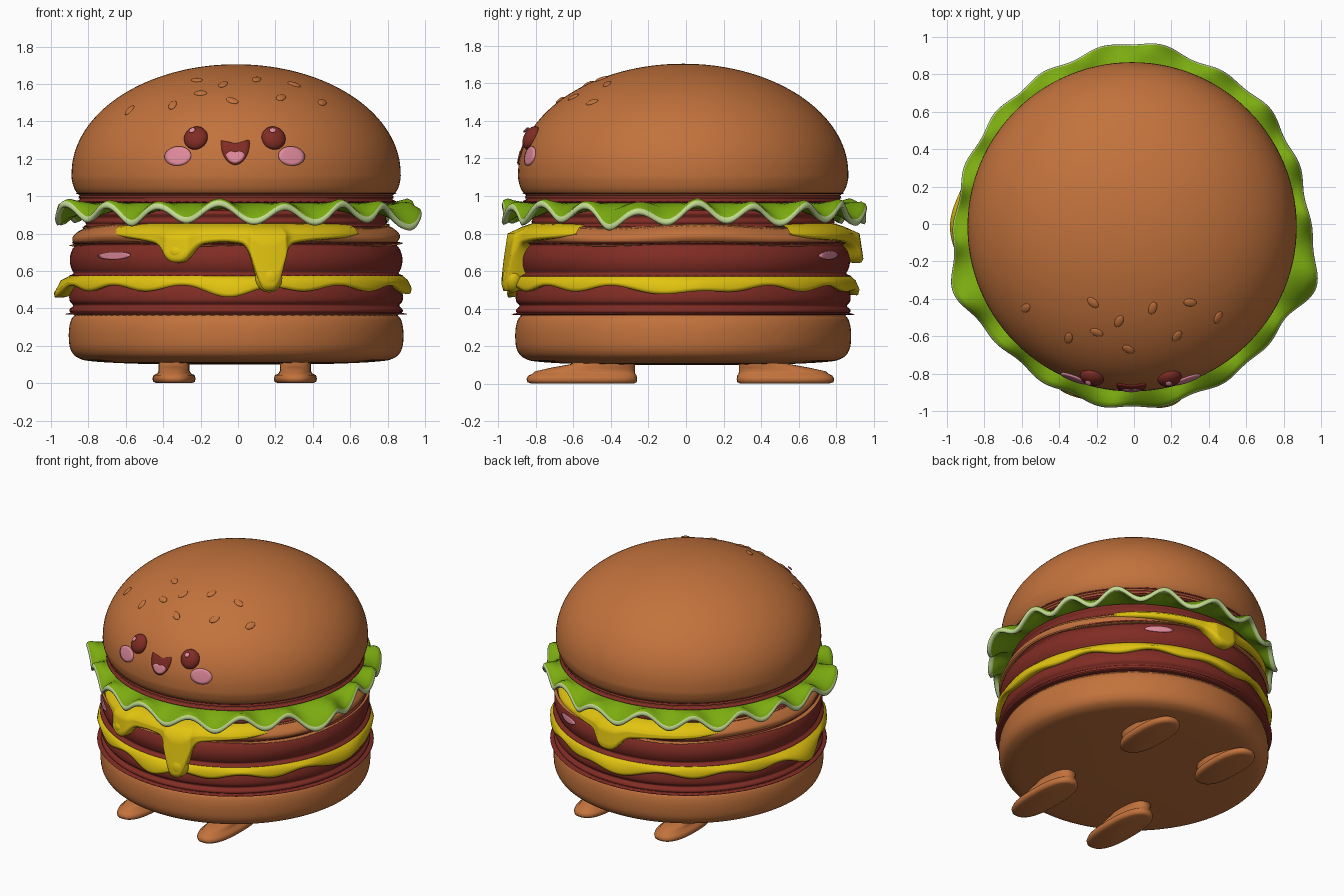
import bpy, bmesh, math
from mathutils import Vector
from math import sin, cos, pi, sqrt, exp, radians

if "Cube" in bpy.data.objects:
    bpy.data.objects.remove(bpy.data.objects["Cube"])

CX, CY = -0.01, -0.015


def material(name, r, g, b):
    m = bpy.data.materials.new(name)
    lin = [((c / 255 + 0.055) / 1.055) ** 2.4 for c in (r, g, b)]
    m.diffuse_color = (*lin, 1)
    m.use_nodes = True
    m.node_tree.nodes["Principled BSDF"].inputs["Base Color"].default_value = m.diffuse_color
    return m


BUN = material("bun brown", 194, 114, 60)
MEAT = material("meat red", 128, 44, 36)
CHEESE = material("cheese yellow", 225, 195, 16)
GREEN = material("lettuce green", 124, 172, 16)
PALE = material("pale lettuce rim", 196, 220, 148)
PINK = material("blush pink", 224, 138, 156)


def loft(name, rings, mats, closed=True, caps=False, mat_rule=None):
    """Skin a list of equally long point rings."""
    bm = bmesh.new()
    vs = [[bm.verts.new(p) for p in ring] for ring in rings]
    n = len(rings[0])
    for i in range(len(vs) - 1):
        for j in range(n if closed else n - 1):
            k = (j + 1) % n
            f = bm.faces.new((vs[i][j], vs[i][k], vs[i + 1][k], vs[i + 1][j]))
            f.material_index = mat_rule(i) if mat_rule else 0
    if caps:
        bm.faces.new(vs[0])
        bm.faces.new(vs[-1])
    bmesh.ops.recalc_face_normals(bm, faces=bm.faces)
    for f in bm.faces:
        f.smooth = True
    me = bpy.data.meshes.new(name)
    bm.to_mesh(me)
    bm.free()
    ob = bpy.data.objects.new(name, me)
    bpy.context.collection.objects.link(ob)
    for m in mats:
        me.materials.append(m)
    return ob


def polar(r, a, z):
    return Vector((CX + r * cos(a), CY + r * sin(a), z))


def smooth_path(pts, n=5):
    out = []
    for i in range(len(pts) - 1):
        p = [Vector(pts[max(0, min(len(pts) - 1, i + d))]) for d in (-1, 0, 1, 2)]
        for s in range(n):
            t = s / n
            out.append(0.5 * (2 * p[1] + (p[2] - p[0]) * t + (2 * p[0] - 5 * p[1] + 4 * p[2] - p[3]) * t * t
                              + (3 * p[1] - p[0] - 3 * p[2] + p[3]) * t ** 3))
    return out + [Vector(pts[-1])]


def lathe(name, pts, mat, wob=lambda a: 0, seg=112):
    rings = [[polar(max(p[0], 0.004), 2 * pi * j / seg, p[1] + wob(2 * pi * j / seg)) for j in range(seg)]
             for p in smooth_path(pts)]
    return loft(name, rings, [mat], caps=True)


# Bun halves, patties and fillings
lathe("bottom_bun", [(0, .10), (.45, .102), (.75, .115), (.845, .135), (.885, .18), (.895, .25), (.888, .32),
                     (.865, .36), (.80, .375), (0, .375)], BUN)
lathe("lower_patty", [(0, .365), (.84, .365), (.885, .378), (.89, .395), (.872, .415), (.89, .44), (.89, .48),
                      (.87, .53), (.82, .56), (0, .57)], MEAT)
lathe("upper_patty", [(0, .56), (.82, .565), (.868, .59), (.888, .64), (.885, .69), (.86, .735), (.80, .76),
                      (0, .76)], MEAT)
lathe("sauce_layer", [(0, .74), (.82, .74), (.86, .748), (.876, .775), (.865, .80), (.82, .83), (.74, .845),
                      (0, .845)], BUN, lambda a: .009 * sin(5 * a + 1))
lathe("tomato_layer", [(0, .83), (.74, .83), (.80, .85), (.80, .88), (.74, .93), (0, .94)], MEAT)
lathe("bun_underside", [(0, .95), (.78, .96), (.835, .985), (.835, 1.005), (.78, 1.02), (0, 1.02)], MEAT)
dome = [(.88 * cos(t * pi / 28), 1.12 + .585 * sin(t * pi / 28)) for t in range(0, 15)]
lathe("top_bun", [(0, .985), (.77, .985), (.825, .997), (.86, 1.03), (.877, 1.08)] + dome, BUN)


# Lettuce: ruffled ring with a pale rim
def bump(a, deg, width):
    d = (a - radians(deg) + pi) % (2 * pi) - pi
    return exp(-(d / radians(width)) ** 2)


N = 324
sections = []
for j in range(N):
    a = 2 * pi * j / N
    w = .043 * sin(18 * a + .6 * sin(2 * a)) + .01 * sin(7 * a + 1)
    tongue = bump(a, -17, 11)
    R = .945 + .085 * tongue + .065 * bump(a, 200, 12) + .04 * bump(a, 88, 16) + .02 * bump(a, 45, 15) \
        + .025 * bump(a, 270, 25) + .015 * bump(a, 310, 14) + .01 * cos(18 * a)
    d = -.03 * tongue
    sec = [(.70, .965), (.82, .962), (R - .07, .952 + .45 * w), (R - .03, .94 + .9 * w + d),
           (R - .008, .925 + w + d), (R, .905 + w + d), (R - .008, .89 + w + d),
           (R - .03, .898 + w + d), (R - .07, .912 + .6 * w + d * .5), (.82, .92 + .2 * w), (.70, .93)]
    sections.append([polar(r, a, z) for r, z in sec])
rings = [[s[i] for s in sections] for i in range(11)]
loft("lettuce", rings, [GREEN, PALE], mat_rule=lambda i: 1 if i in (4, 5, 6) else 0)

# Lower cheese slice: wavy edge, corners on the four axes
sections = []
for j in range(N):
    a = 2 * pi * j / N
    corner = max(0, cos(4 * a)) ** 4
    ze = .515 + .016 * sin(13 * a + 1) - .035 * corner
    fl = .012 + .022 * corner + .035 * bump(a, 180, 14)
    sec = [(.78, .585), (.86, .583), (.893, .572), (.902 + fl * .5, .55), (.905 + fl, ze + .012),
           (.90 + fl, ze - .008), (.885 + fl * .5, ze - .006), (.85, ze + .01)]
    sections.append([polar(r, a, z) for r, z in sec])
loft("lower_cheese", [[s[i] for s in sections] for i in range(8)], [CHEESE])


# Upper cheese: front and back patches with melted drips (x, depth, half width)
def melted(name, side, drips):
    secs = []
    for j in range(241):
        u = radians(-49 + 98 * j / 240)
        a = side * pi / 2 + u * (-side)
        x = .92 * sin(u)
        fade = max(0.0, 1 - (abs(u) / radians(49)) ** 4)
        ze = .80 - .025 * fade
        for dx, depth, wid in drips:
            ze -= depth * exp(-abs((x - dx) / wid) ** 3.2) + .035 * exp(-((x - dx) / (wid * 2)) ** 2)
        drop = .80 - ze
        out = .868 + .03 * fade + min(drop, .12) * .35
        sec = [(.72, .85), (.80, .846 + .01 * fade), (.845 + .015 * fade, .83 + .006 * fade), (out, .80)]
        sec += [(out + .15 * drop * t, .80 - drop * t) for t in (.25, .5, .75, .93)]
        sec += [(out + .15 * drop - .012, ze - .01), (out - .03, ze - .012), (.83, ze)]
        secs.append([polar(r, a, z) for r, z in sec])
    loft(name, [[s[i] for s in secs] for i in range(len(secs[0]))], [CHEESE], closed=False)


melted("upper_cheese_front", -1, [(-.31, .085, .085), (.17, .235, .085)])
melted("upper_cheese_back", 1, [(0.0, .085, .10)])


def ellipsoid(name, loc, axes, normal, mat, spin=0.0):
    bm = bmesh.new()
    bmesh.ops.create_uvsphere(bm, u_segments=28, v_segments=16, radius=1)
    for f in bm.faces:
        f.smooth = True
    me = bpy.data.meshes.new(name)
    bm.to_mesh(me)
    bm.free()
    me.materials.append(mat)
    ob = bpy.data.objects.new(name, me)
    bpy.context.collection.objects.link(ob)
    ob.location, ob.scale = loc, axes
    q = Vector(normal).to_track_quat('Z', 'Y')
    ob.rotation_euler = (q.to_matrix() @ Vector((0, 0, 1)).to_track_quat('Z', 'Y').to_matrix()).to_euler()
    ob.rotation_euler.rotate_axis('Z', spin)
    return ob


ellipsoid("cheese_drop", (.165, CY - .908, .56), (.072, .075, .055), (0, -1, 0), CHEESE)
ellipsoid("small_cheese_drop", (-.32, CY - .85, .70), (.065, .05, .055), (-.3, -1, 0), CHEESE)
ellipsoid("back_cheese_drop", (0, CY + .885, .70), (.07, .05, .05), (0, 1, 0), CHEESE)


# Surface lookups used to lay painted details on the bun and patty
def on_bun(x, z, off=0.0):
    r = .88 * sqrt(max(0, 1 - ((z - 1.12) / .585) ** 2))
    y = -sqrt(max(0, r * r - (x - CX) ** 2))
    n = Vector(((x - CX) / .7744, y / .7744, (z - 1.12) / .342)).normalized()
    return Vector((x, CY + y, z)) + n * off, n


def on_patty(side):
    def f(x, z, off=0.0):
        n = Vector((x - CX, side * sqrt(.7903 - (x - CX) ** 2), 0)).normalized()
        return Vector((CX, CY, z)) + n * (.8885 - .5 * (z - .66) ** 2 + off), n
    return f


def decal(name, outline, mat, surf, off):
    c = sum((Vector(p) for p in outline), Vector((0, 0))) / len(outline)
    rings = []
    for t, o in ((.02, off), (.35, off), (.7, off), (1, off), (1, -.003)):
        rings.append([surf(*(c + (Vector(p) - c) * t), o)[0] for p in outline])
    loft(name, rings, [mat], caps=True)


def oval(x, z, rx, rz, tilt=0.0, n=28):
    return [(x + rx * cos(2 * pi * i / n) * cos(tilt) - rz * sin(2 * pi * i / n) * sin(tilt),
             z + rx * cos(2 * pi * i / n) * sin(tilt) + rz * sin(2 * pi * i / n) * cos(tilt)) for i in range(n)]


# Face: eyes with glints, cheeks, mouth and tongue
for side, ex, chx in (("left", -.225, -.32), ("right", .19, .285)):
    p, n = on_bun(ex, 1.31)
    ellipsoid(side + "_eye", p, (.065, .067, .04), n, MEAT)
    g = (n + Vector((-.22, 0, .42))).normalized()
    ellipsoid(side + "_eye_glint", p + n * .036 + Vector((-.012, 0, .026)), (.018, .018, .006), g, PINK)
    decal(side + "_cheek", oval(chx, 1.213, .07, .05, .12 if ex < 0 else -.12), PINK, on_bun, .008)
mouth = smooth_path([(-.09, 1.295), (-.05, 1.288), (-.015, 1.28), (.02, 1.288), (.06, 1.295), (.055, 1.235),
                     (.025, 1.185), (-.015, 1.167), (-.055, 1.185), (-.085, 1.235), (-.09, 1.295)], 3)[:-1]
decal("mouth", [tuple(p) for p in mouth], MEAT, on_bun, .006)
tongue = smooth_path([(-.066, 1.222), (-.04, 1.238), (-.015, 1.232), (.01, 1.238), (.036, 1.222), (.018, 1.19),
                      (-.015, 1.176), (-.048, 1.19), (-.066, 1.222)], 3)[:-1]
decal("tongue", [tuple(p) for p in tongue], PINK, on_bun, .009)

# Shine marks on the upper patty
decal("front_patty_shine", oval(-.66, .682, .085, .02, .03), PINK, on_patty(-1), .006)
decal("back_patty_shine", oval(.42, .685, .085, .022, -.05), PINK, on_patty(1), .006)

# Sesame seeds on the front of the top bun
for i, (x, y) in enumerate([(-.58, -.45), (-.22, -.42), (.1, -.45), (.3, -.42), (.45, -.5), (-.35, -.61),
                            (-.2, -.58), (-.08, -.52), (-.03, -.67), (.23, -.6)]):
    z = 1.12 + .585 * sqrt(1 - ((x - CX) ** 2 + (y - CY) ** 2) / .7744)
    p, n = on_bun(x, z)
    ellipsoid("sesame_seed_%d" % (i + 1), p, (.022, .036, .010), n, BUN, i * 1.3)


# Four feet: long flat soles with an ankle towards the middle
def foot(name, x, heel, toe):
    s = 1 if toe > heel else -1
    L = abs(toe - heel)
    rings = []
    for hw, back, front, z in ((.095, .02, .03, 0), (.112, .003, .005, .008), (.115, 0, 0, .025),
                               (.11, .003, .01, .043), (.09, .01, .03, .052), (.083, .012, .045, .066),
                               (.083, .012, .13, .085), (.083, .012, .24, .105), (.083, .012, .26, .13)):
        y0, y1 = back, L - front
        c, h = (y0 + y1) / 2, (y1 - y0) / 2
        ring = []
        for k in range(40):
            t = 2 * pi * k / 40
            sq = lambda v: math.copysign(abs(v) ** .8, v)
            ring.append((x + hw * sq(cos(t)), heel + s * (c + h * sq(sin(t))), z))
        rings.append(ring)
    loft(name, rings, [BUN], caps=True)


for side, x in (("left", -.342), ("right", .307)):
    foot("front_%s_foot" % side, x, -.26, -.85)
    foot("back_%s_foot" % side, x, .27, .79)
